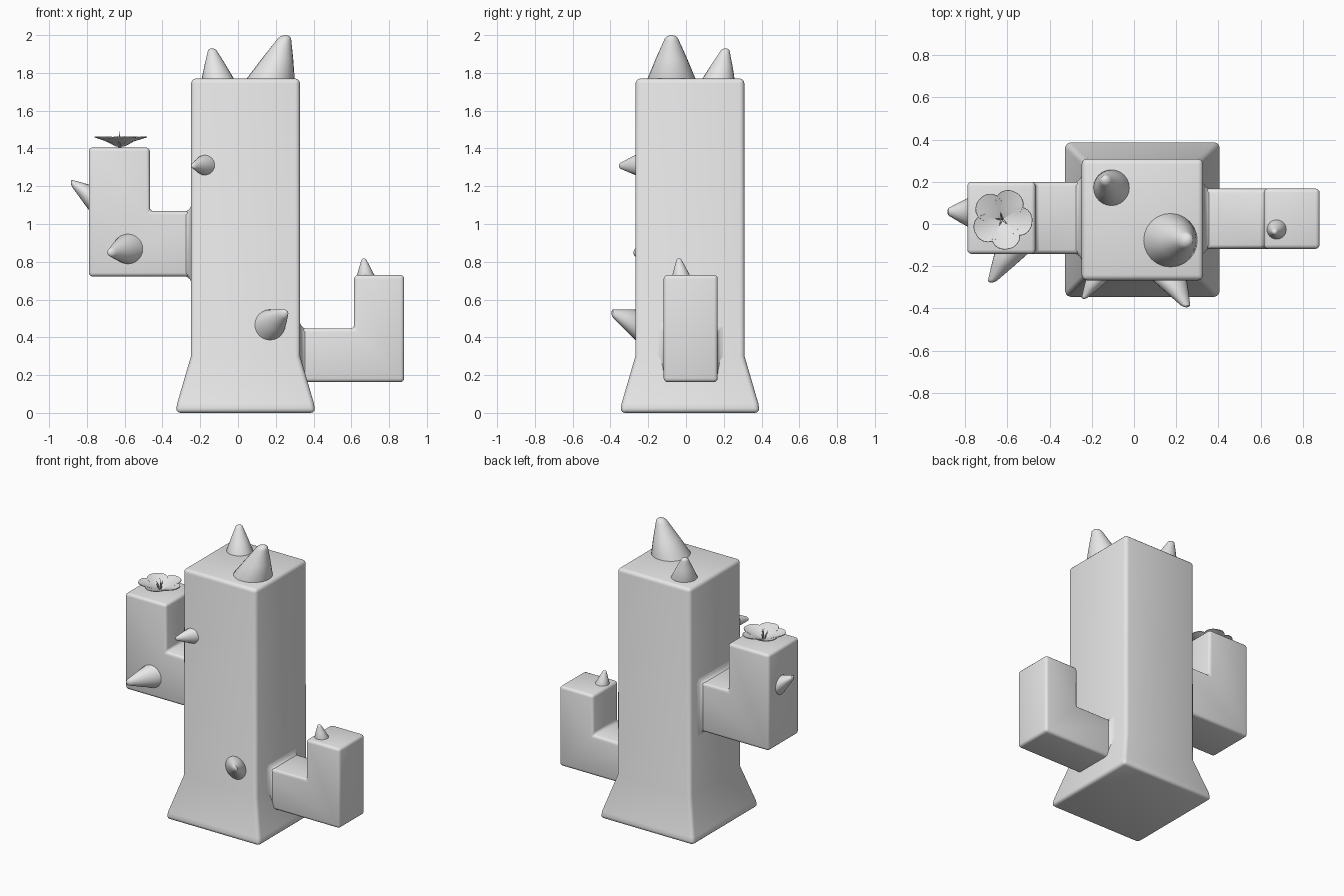
import bpy, bmesh, math
from mathutils import Vector

if "Cube" in bpy.data.objects:
    bpy.data.objects.remove(bpy.data.objects["Cube"])

grey = bpy.data.materials.new("light grey")
grey.diffuse_color = (0.8, 0.8, 0.8, 1)
grey.use_nodes = True
grey.node_tree.nodes["Principled BSDF"].inputs["Base Color"].default_value = grey.diffuse_color


def finish(name, bm, bevel=0, solid=0):
    """Turn a bmesh into a named, bevelled, smooth-shaded object."""
    bmesh.ops.recalc_face_normals(bm, faces=bm.faces)
    me = bpy.data.meshes.new(name)
    bm.to_mesh(me)
    bm.free()
    me.materials.append(grey)
    ob = bpy.data.objects.new(name, me)
    bpy.context.collection.objects.link(ob)
    bpy.ops.object.select_all(action='DESELECT')
    ob.select_set(True)
    bpy.context.view_layer.objects.active = ob
    if bevel:
        m = ob.modifiers.new("bevel", 'BEVEL')
        m.width, m.segments = bevel, 3
        m.limit_method, m.angle_limit = 'ANGLE', math.radians(35)
        bpy.ops.object.modifier_apply(modifier=m.name)
    if solid:
        m = ob.modifiers.new("solid", 'SOLIDIFY')
        m.thickness = solid
        bpy.ops.object.modifier_apply(modifier=m.name)
    bpy.ops.object.shade_smooth_by_angle(angle=math.radians(35))
    return ob


def loft(rings):
    """Skin a list of point rings and cap both ends."""
    bm = bmesh.new()
    vs = [[bm.verts.new(p) for p in r] for r in rings]
    n = len(vs[0])
    for a, b in zip(vs, vs[1:]):
        for i in range(n):
            j = (i + 1) % n
            bm.faces.new((a[i], a[j], b[j], b[i]))
    bm.faces.new(vs[0])
    bm.faces.new(vs[-1])
    return bm


CORNERS = ((-1, -1), (1, -1), (1, 1), (-1, 1))

# Square trunk with flared foot
finish("trunk", loft([[(0.04 + a * h, 0.021 + b * h, z) for a, b in CORNERS]
                      for z, h in ((0, 0.37), (0.05, 0.362), (0.3, 0.289), (1.77, 0.288))]),
       bevel=0.025)


def arm(name, x_in, x_bend, x_out, z0, z1, z2, y0, y1):
    """L-shaped arm extruded along y."""
    prof = [(x_in, z0), (x_out, z0), (x_out, z2), (x_bend, z2), (x_bend, z1), (x_in, z1)]
    finish(name, loft([[(x, y, z) for x, z in prof] for y in (y0, y1)]), bevel=0.02)


def collar(name, x_wall, d, z0, z1, y0, y1):
    """Small flare where an arm meets the trunk."""
    rings = []
    for dist, grow in ((-0.04, 0.032), (0.0, 0.032), (0.008, 0.014), (0.02, 0.004), (0.035, -0.003)):
        cy, cz = (y0 + y1) / 2, (z0 + z1) / 2
        hy, hz = (y1 - y0) / 2 + grow, (z1 - z0) / 2 + grow
        c = 0.02
        ring = []
        for a, b in CORNERS:
            p = (cy + a * (hy - c), cz + b * hz)
            q = (cy + a * hy, cz + b * (hz - c))
            ring += [p, q] if a * b < 0 else [q, p]
        rings.append([(x_wall + d * dist, y, z) for y, z in ring])
    finish(name, loft(rings))


arm("left_arm", -0.15, -0.467, -0.79, 0.722, 1.068, 1.405, -0.142, 0.2)
collar("left_arm_collar", -0.247, -1, 0.722, 1.068, -0.142, 0.2)
arm("right_arm", 0.23, 0.615, 0.88, 0.163, 0.447, 0.73, -0.118, 0.168)
collar("right_arm_collar", 0.327, 1, 0.163, 0.447, -0.118, 0.168)


def spike(name, base, tip, normal, r):
    """Leaning cone with a rounded tip, its base lying in the wall."""
    base, tip, n = Vector(base), Vector(tip), Vector(normal)
    u = n.orthogonal().normalized()
    v = n.cross(u)
    rings = []
    for t, s in ((-0.08, 1.0), (0, 1.0), (0.45, 0.66), (0.87, 0.32), (0.93, 0.27),
                 (0.97, 0.19), (0.992, 0.1), (1, 0.03)):
        c = base.lerp(tip, t)
        rings.append([c + (u * math.cos(k * math.tau / 24) + v * math.sin(k * math.tau / 24)) * r * s
                      for k in range(24)])
    finish(name, loft(rings))


UP, FRONT, LEFT = (0, 0, 1), (0, -1, 0), (-1, 0, 0)
spike("top_large_spike", (0.173, -0.077, 1.77), (0.252, -0.077, 2.0), UP, 0.127)
spike("top_small_spike", (-0.107, 0.172, 1.77), (-0.138, 0.21, 1.93), UP, 0.085)
spike("trunk_upper_spike", (-0.175, -0.265, 1.312), (-0.238, -0.355, 1.308), FRONT, 0.054)
spike("trunk_lower_spike", (0.168, -0.265, 0.465), (0.25, -0.395, 0.53), FRONT, 0.082)
spike("left_arm_front_spike", (-0.582, -0.14, 0.868), (-0.677, -0.278, 0.848), FRONT, 0.08)
spike("left_arm_side_spike", (-0.788, 0.055, 1.14), (-0.885, 0.058, 1.22), LEFT, 0.068)
spike("right_arm_spike", (0.676, -0.026, 0.73), (0.666, -0.038, 0.818), UP, 0.046)

# Flower of five cupped petals
FLOWER = Vector((-0.625, 0.022, 1.405))


def petal(name, angle):
    bm = bmesh.new()
    rows = []
    for i in range(11):
        u = 0.5 - 0.5 * math.cos(math.pi * (0.04 + 0.95 * i / 10))
        k = (u - 0.6) / (0.62 if u < 0.6 else 0.41)
        w = 0.066 * math.sqrt(max(0.0, 1 - k * k))
        row = []
        for j in range(7):
            s = j / 3 - 1
            r, t = 0.005 + 0.137 * u, w * s
            z = 0.008 + 0.05 * u ** 0.8 + 0.012 * s * s * u * (1 - u) * 4
            row.append(bm.verts.new(FLOWER + Vector((
                r * math.cos(angle) - t * math.sin(angle),
                r * math.sin(angle) + t * math.cos(angle), z))))
        rows.append(row)
    for a, b in zip(rows, rows[1:]):
        for j in range(6):
            bm.faces.new((a[j], a[j + 1], b[j + 1], b[j]))
    finish(name, bm, solid=0.005)


for k in range(5):
    petal(f"petal_{k + 1}", math.radians(-6 + 72 * k))

# Thin stamens in the flower's middle
for k in range(5):
    a = math.radians(30 + 72 * k)
    lean = Vector((math.cos(a), math.sin(a), 0))
    top = FLOWER + lean * 0.035 + Vector((0, 0, 0.06))
    if k == 0:
        top = FLOWER + Vector((-0.005, 0, 0.088))
    spike(f"stamen_{k + 1}", FLOWER + lean * 0.004, top, UP, 0.005)
